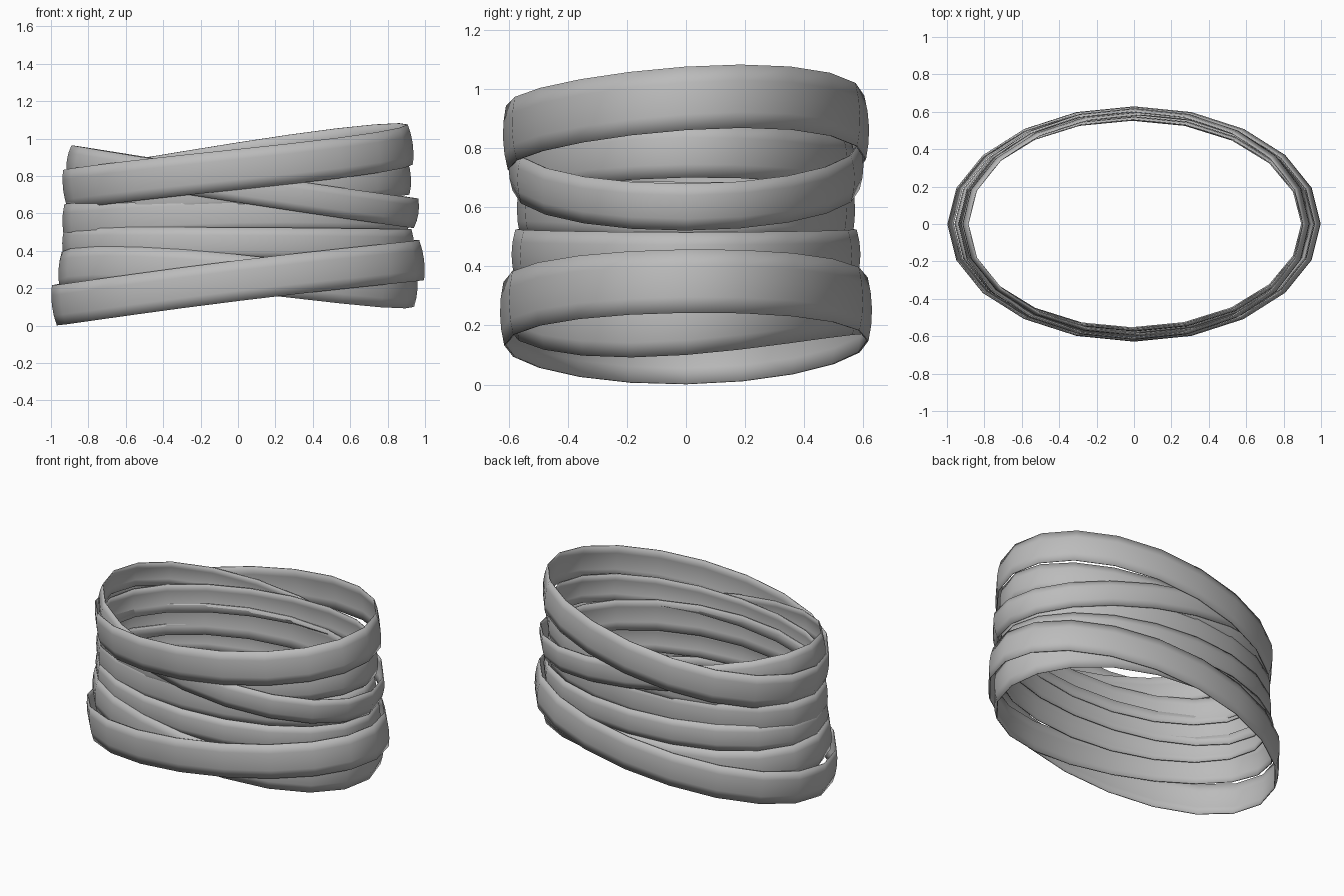
import bpy, bmesh, math
from mathutils import Vector

cube = bpy.data.objects.get("Cube")
if cube:
    bpy.data.objects.remove(cube, do_unlink=True)

# One plain cloth colour
cloth = bpy.data.materials.new("grey_cloth")
cloth.use_nodes = True
GREY = (0.5, 0.5, 0.5, 1)
cloth.diffuse_color = GREY
cloth.node_tree.nodes["Principled BSDF"].inputs["Base Color"].default_value = GREY

SIDES = 20      # facets per turn
BOW = 0.013     # outward bulge across the strip width


def wrap(name, left, right, front, back, half, rx, ry, shift=0, skew=0):
    """Tilted oval strip; its height is given on the four sides of the oval."""
    mean = (left + right + front + back) / 4
    tilt_x, tilt_y = (right - left) / 2, (back - front) / 2
    saddle = (left + right - front - back) / 4
    across = Vector((-tilt_x / rx, -tilt_y / ry, 1)).normalized()
    bm = bmesh.new()
    rows = []
    for i in range(SIDES):
        t = math.tau * i / SIDES
        z = mean + tilt_x * math.cos(t) + tilt_y * math.sin(t)
        z += saddle * math.cos(2 * t) + skew * math.sin(2 * t)
        row = []
        for k in (-1, -0.5, 0, 0.5, 1):
            inset = BOW * k * k
            mid = Vector((shift + (rx - inset) * math.cos(t), (ry - inset) * math.sin(t), z))
            row.append(bm.verts.new(mid + across * half * k))
        rows.append(row)
    for a, b in zip(rows, rows[1:] + rows[:1]):
        for k in range(len(a) - 1):
            bm.faces.new((a[k], b[k], b[k + 1], a[k + 1]))
    mesh = bpy.data.meshes.new(name)
    bm.to_mesh(mesh)
    bm.free()
    mesh.materials.append(cloth)
    obj = bpy.data.objects.new(name, mesh)
    bpy.context.collection.objects.link(obj)
    bpy.ops.object.select_all(action="DESELECT")
    obj.select_set(True)
    bpy.context.view_layer.objects.active = obj
    bpy.ops.object.shade_smooth_by_angle(angle=math.radians(40))
    solid = obj.modifiers.new("thickness", "SOLIDIFY")
    solid.thickness = 0.006
    solid.offset = -1


# Seven wraps: heights left(-x), right(+x), front, back, half width, radii
wrap("bottom_outer_wrap", 0.108, 0.35, 0.24, 0.255, 0.108, 0.995, 0.629)
wrap("bottom_inner_wrap", 0.295, 0.2, 0.28, 0.27, 0.1, 0.96, 0.606, skew=0.025)
wrap("lower_middle_wrap", 0.44, 0.43, 0.44, 0.44, 0.085, 0.94, 0.59)
wrap("upper_middle_wrap", 0.55, 0.585, 0.6, 0.585, 0.1, 0.927, 0.572, shift=-0.012)
wrap("hidden_inner_wrap", 0.69, 0.79, 0.715, 0.73, 0.09, 0.925, 0.575)
wrap("crossing_wrap", 0.885, 0.6, 0.735, 0.74, 0.08, 0.94, 0.6, shift=0.025)
wrap("top_outer_wrap", 0.725, 0.968, 0.835, 0.87, 0.108, 0.935, 0.619, skew=0.012)
